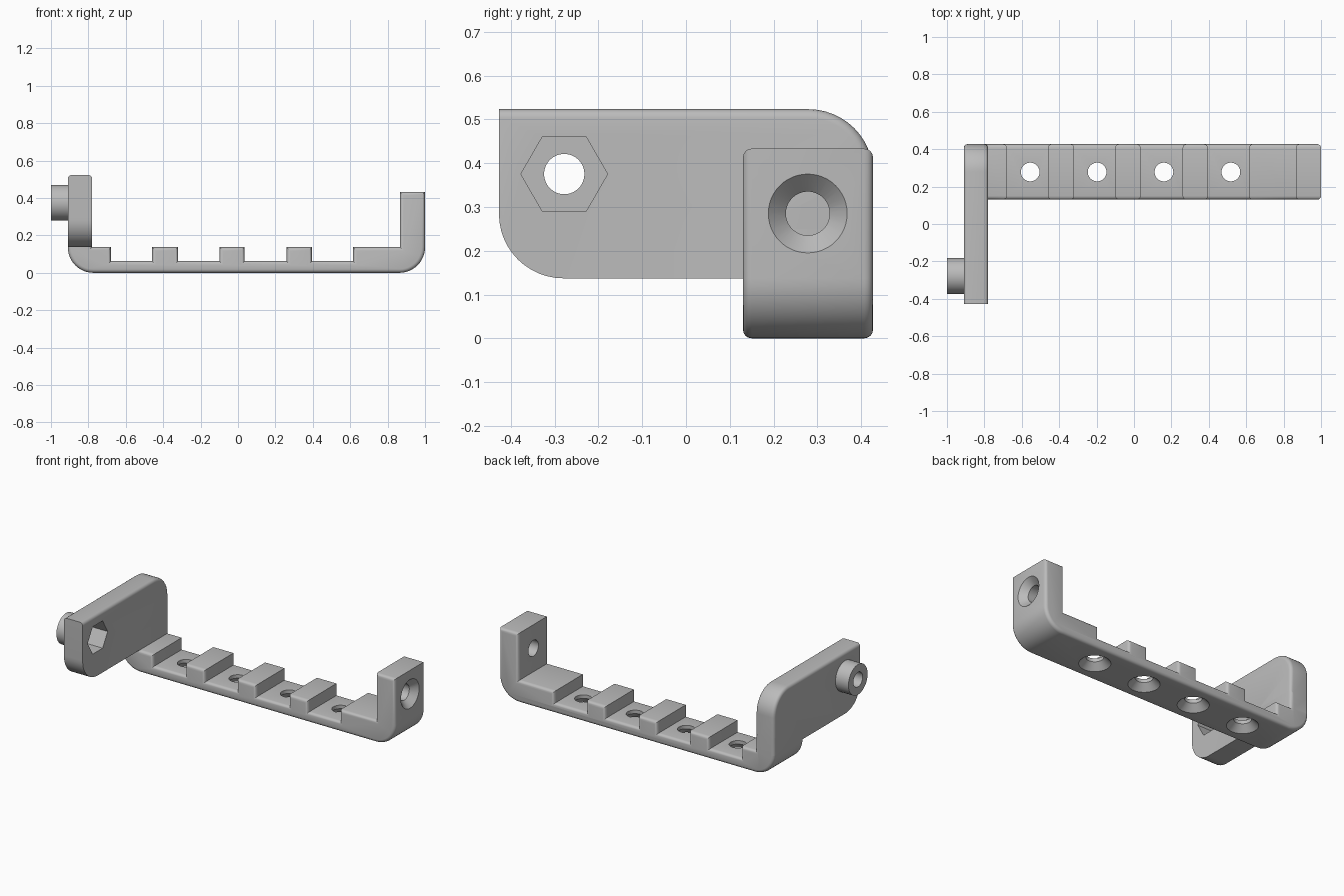
import bpy, bmesh
from math import cos, sin, pi, radians
from mathutils import Matrix, Vector

cube = bpy.data.objects.get("Cube")
if cube:
    bpy.data.objects.remove(cube, do_unlink=True)

grey = bpy.data.materials.new("plain grey")
grey.use_nodes = True
GREY = (0.5, 0.5, 0.5, 1)
grey.diffuse_color = GREY
grey.node_tree.nodes["Principled BSDF"].inputs["Base Color"].default_value = GREY

EDGE = 0.02        # small edge rounding
T = 0.137          # wall thickness
Y0, Y1 = 0.13, 0.427
HOLE = 0.05


def make(name, bm):
    bmesh.ops.recalc_face_normals(bm, faces=bm.faces)
    mesh = bpy.data.meshes.new(name)
    bm.to_mesh(mesh)
    bm.free()
    mesh.materials.append(grey)
    ob = bpy.data.objects.new(name, mesh)
    bpy.context.collection.objects.link(ob)
    return ob


def arc(cx, cy, r, a0, a1, n=12):
    angles = [radians(a0 + (a1 - a0) * i / n) for i in range(n + 1)]
    return [(cx + r * cos(a), cy + r * sin(a)) for a in angles]


def prism(name, points, offset, round_edge):
    """Extrude a closed 3D outline and round chosen rim edges."""
    bm = bmesh.new()
    face = bm.faces.new([bm.verts.new(p) for p in points])
    new = bmesh.ops.extrude_face_region(bm, geom=[face], use_keep_orig=True)["geom"]
    bmesh.ops.translate(bm, vec=offset, verts=[v for v in new if isinstance(v, bmesh.types.BMVert)])
    bmesh.ops.recalc_face_normals(bm, faces=bm.faces)
    d = Vector(offset).normalized()
    rim = [e for e in bm.edges
           if abs((e.verts[0].co - e.verts[1].co).normalized().dot(d)) < 0.5 and round_edge(e)]
    bmesh.ops.bevel(bm, geom=rim, offset=EDGE, segments=4, profile=0.5, affect='EDGES')
    return make(name, bm)


def cone(name, start, direction, length, r1, r2, sides=48):
    """Cylinder or cone from a start point along a direction."""
    bm = bmesh.new()
    bmesh.ops.create_cone(bm, cap_ends=True, segments=sides, radius1=r1, radius2=r2, depth=length,
                          matrix=Matrix.Translation((0, 0, length / 2)))
    turn = Vector((0, 0, 1)).rotation_difference(Vector(direction)).to_matrix().to_4x4()
    bm.transform(Matrix.Translation(start) @ turn)
    return make(name, bm)


def combine(ob, tool, operation):
    tool.hide_render = True
    mod = ob.modifiers.new(operation.lower(), 'BOOLEAN')
    mod.operation, mod.solver, mod.object = operation, 'EXACT', tool
    bpy.ops.object.select_all(action='DESELECT')
    bpy.context.view_layer.objects.active = ob
    ob.select_set(True)
    bpy.ops.object.modifier_apply(modifier=mod.name)
    bpy.data.objects.remove(tool, do_unlink=True)


def countersink(ob, start, direction):
    start, d = Vector(start), Vector(direction)
    combine(ob, cone("screw_hole", start - d * 0.05, d, 0.3, HOLE, HOLE), 'DIFFERENCE')
    combine(ob, cone("screw_head", start - d * 0.01, d, 0.05, 0.1, HOLE), 'DIFFERENCE')


# U-shaped rail with raised blocks along its floor
profile = arc(-0.91 + T, T, T, 180, 270) + arc(1 - T, T, T, 270, 360)
profile += [(1, 0.433), (0.865, 0.433), (0.865, T)]
for right, left in [(0.615, 0.395), (0.26, 0.035), (-0.1, -0.32), (-0.46, -0.68)]:
    profile += [(right, T), (right, 0.062), (left, 0.062), (left, T)]
profile += [(-0.78, T), (-0.78, 0.25), (-0.91, 0.25)]
bracket = prism("bracket", [(x, Y0, z) for x, z in profile], (0, Y1 - Y0, 0),
                lambda e: True)

# Side plate, rounded along its top and back edges only
R = 0.147
outline = [(-Y1, 0.523)] + arc(-Y1 + R, T + R, R, 180, 270) + [(Y1, T)] \
    + arc(Y1 - R, 0.523 - R, R, 0, 90)


def top_or_back(e):
    a, b = (v.co for v in e.verts)
    mid = (a + b) / 2
    return mid.z > 0.5 or mid.y > Y1 - 0.001 or (mid.y > Y1 - R and mid.z > 0.3)


plate = prism("side_plate", [(-0.91, y, z) for y, z in outline], (0.13, 0, 0), top_or_back)
combine(bracket, plate, 'UNION')

# Boss with a through hole and a hexagonal nut pocket
NY, NZ = -0.278, 0.375
combine(bracket, cone("boss", (-1, NY, NZ), (1, 0, 0), 0.12, 0.095, 0.095), 'UNION')
combine(bracket, cone("bolt_hole", (-1.1, NY, NZ), (1, 0, 0), 0.5, 0.046, 0.046), 'DIFFERENCE')
pocket = [(-0.89, NY + 0.099 * cos(i * pi / 3), NZ + 0.099 * sin(i * pi / 3)) for i in range(6)]
combine(bracket, prism("nut_pocket", pocket, (0.2, 0, 0), lambda e: False), 'DIFFERENCE')

# Countersunk holes in the floor and in the end arm
for x in (-0.555, -0.197, 0.16, 0.518):
    countersink(bracket, (x, 0.278, 0), (0, 0, 1))
countersink(bracket, (1, 0.278, 0.285), (-1, 0, 0))

bpy.ops.object.select_all(action='DESELECT')
bpy.context.view_layer.objects.active = bracket
bracket.select_set(True)
bpy.ops.object.shade_smooth_by_angle(angle=radians(30))
